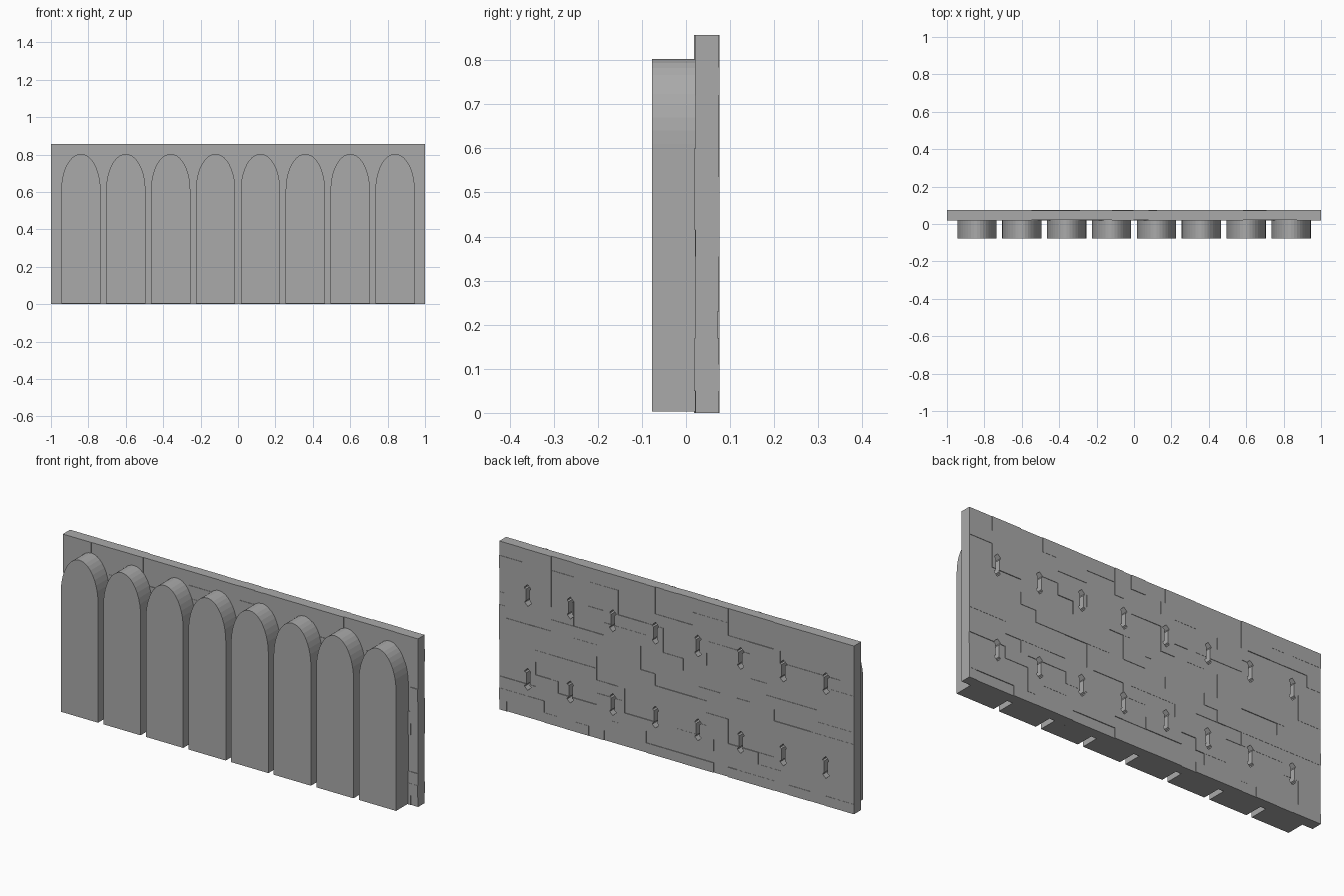
import bpy, bmesh, math, random

if "Cube" in bpy.data.objects:
    bpy.data.objects.remove(bpy.data.objects["Cube"])

random.seed(7)
stone = bpy.data.materials.new("grey stone")
stone.diffuse_color = (0.40, 0.40, 0.40, 1)
stone.use_nodes = True
stone.node_tree.nodes["Principled BSDF"].inputs["Base Color"].default_value = stone.diffuse_color


def make_object(name, bm):
    bmesh.ops.recalc_face_normals(bm, faces=bm.faces[:])
    me = bpy.data.meshes.new(name)
    bm.to_mesh(me)
    bm.free()
    me.materials.append(stone)
    ob = bpy.data.objects.new(name, me)
    bpy.context.collection.objects.link(ob)
    return ob


def add_prism(bm, pts, y0, y1):
    """Extrude a closed (x, z) outline from y0 to y1."""
    face = bm.faces.new([bm.verts.new((x, y0, z)) for x, z in pts])
    ext = bmesh.ops.extrude_face_region(bm, geom=[face])["geom"]
    for v in ext:
        if isinstance(v, bmesh.types.BMVert):
            v.co.y = y1


# Stone wall: irregular blocks of one or two courses, each with its own relief
levels = [0, .05, .11, .17, .23, .295, .355, .415, .475, .535, .60, .66, .72, .785, .857]
cols = 48
xs = [-1 + 2 * i / cols + (random.uniform(-.008, .008) if 0 < i < cols else 0)
      for i in range(cols + 1)]
rows = len(levels) - 1
used = set()
bm = bmesh.new()
for r in range(rows):
    for c in range(cols):
        if (r, c) in used:
            continue
        want = random.randint(2, 6)
        w = 1
        while w < want and c + w < cols and (r, c + w) not in used:
            w += 1
        # Tall stones never cross the long joint at z = 0.295
        h = 2 if r + 1 < rows and r != 4 and w < 5 and random.random() < .35 else 1
        if any((r + h - 1, c + i) in used for i in range(w)):
            h = 1
        used.update((r + j, c + i) for i in range(w) for j in range(h))
        x0, x1, z0, z1 = xs[c], xs[c + w], levels[r], levels[r + h]
        add_prism(bm, [(x0, z0), (x1, z0), (x1, z1), (x0, z1)],
                  .018 + random.choice((0, .001, .002, .004)),
                  .076 - random.choice((0, .001, .002, .004)))
wall = make_object("stone_wall", bm)

# Arrow slits: double-headed slots open at the back behind every arch
centres = [-.84 + .24 * i for i in range(8)]
half = [(0, .056), (.017, .040), (.017, .034), (.010, .030)]
slit = (half + [(x, -z) for x, z in reversed(half)]
        + [(-x, -z) for x, z in half[1:]] + [(-x, z) for x, z in reversed(half[1:])])
bm = bmesh.new()
for cx in centres:
    for cz in (.195, .622):
        add_prism(bm, [(cx + x, cz + z) for x, z in slit], 0, .1)
cutter = make_object("slit_cutter", bm)
cutter.hide_render = True
cutter.hide_set(True)
cut = wall.modifiers.new("slits", "BOOLEAN")
cut.operation = "DIFFERENCE"
cut.solver = "EXACT"
cut.use_self = True
cut.object = cutter

# Round-topped slabs along the front
for i, cx in enumerate(centres):
    arch = [(cx - .105, .003), (cx + .105, .003)]
    for k in range(21):
        a = math.pi * k / 20
        arch.append((cx + .105 * math.cos(a), .61 + .193 * math.sin(a)))
    bm = bmesh.new()
    add_prism(bm, arch, -.077, .023)
    make_object(f"arched_slab_{i + 1}", bm)
